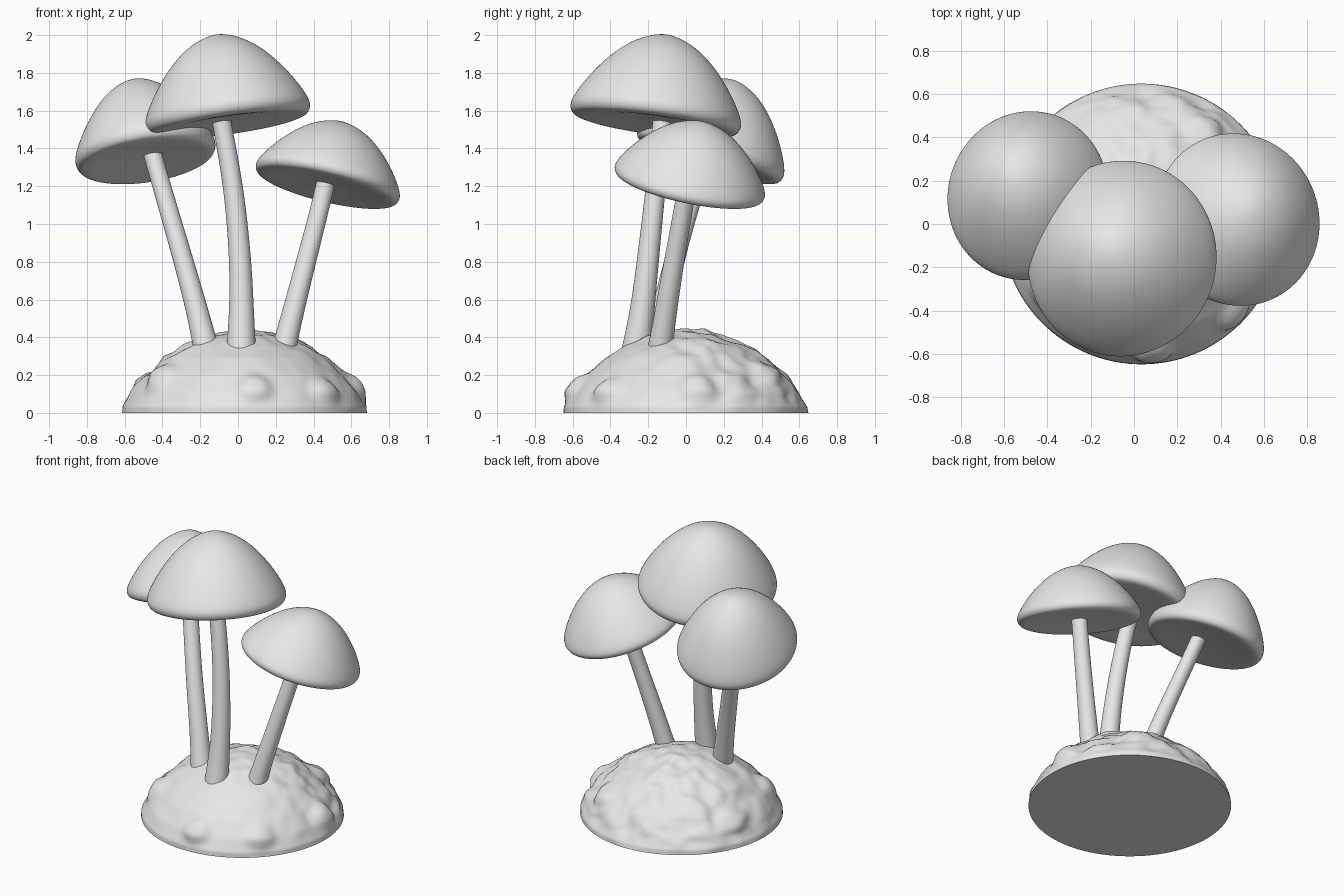
import bpy, bmesh, math
from mathutils import Vector, Matrix, noise

if "Cube" in bpy.data.objects:
    bpy.data.objects.remove(bpy.data.objects["Cube"])

mat = bpy.data.materials.new("pale grey")
mat.diffuse_color = (0.8, 0.8, 0.8, 1)
mat.use_nodes = True
mat.node_tree.nodes["Principled BSDF"].inputs["Base Color"].default_value = mat.diffuse_color


def loft(name, rings, subdiv=0):
    """Skin a list of rings; a ring of one point makes a pole, open ends get capped."""
    bm = bmesh.new()
    loops = [[bm.verts.new(p) for p in ring] for ring in rings]
    for a, b in zip(loops, loops[1:]):
        n = max(len(a), len(b))
        for i in range(n):
            j = (i + 1) % n
            if len(a) == 1:
                bm.faces.new((a[0], b[i], b[j]))
            elif len(b) == 1:
                bm.faces.new((a[i], a[j], b[0]))
            else:
                bm.faces.new((a[i], a[j], b[j], b[i]))
    for end in (loops[0], loops[-1]):
        if len(end) > 1:
            bm.faces.new(end)
    bmesh.ops.recalc_face_normals(bm, faces=bm.faces)
    me = bpy.data.meshes.new(name)
    bm.to_mesh(me)
    bm.free()
    ob = bpy.data.objects.new(name, me)
    bpy.context.collection.objects.link(ob)
    me.materials.append(mat)
    bpy.ops.object.select_all(action='DESELECT')
    ob.select_set(True)
    bpy.context.view_layer.objects.active = ob
    bpy.ops.object.shade_smooth_by_angle(angle=math.radians(50))
    if subdiv:
        m = ob.modifiers.new("smooth", 'SUBSURF')
        m.levels = m.render_levels = subdiv
    return ob


def circle(n):
    return [(math.cos(2 * math.pi * i / n), math.sin(2 * math.pi * i / n)) for i in range(n)]


# caps: bell profile (radius, height) turned round a tilted axis
CAP = [(0, 1), (.1, .99), (.25, .94), (.45, .82), (.65, .62), (.82, .39), (.94, .18), (.99, .06),
       (1.0, -.01), (.975, -.08), (.92, -.115), (.8, -.115), (.5, -.08), (.2, -.06), (0, -.06)]


def cap(name, centre, axis, rx, ry, h):
    z = Vector(axis).normalized()
    x = Vector((0, 1, 0)).cross(z).normalized()
    y = z.cross(x)
    c = Vector(centre)
    rings = []
    for r, t in CAP:
        pts = circle(32) if r else [(0, 0)]
        rings.append([c + x * (u * r * rx) + y * (v * r * ry) + z * (t * h) for u, v in pts])
    loft(name, rings, 2)


cap("middle_cap", (-.055, -.16, 1.575), (-.14, .13, 1), .445, .46, .435)
cap("left_cap", (-.49, .13, 1.375), (-.15, .32, 1), .378, .41, .41)
cap("right_cap", (.475, .02, 1.225), (.24, .21, 1), .395, .41, .33)


# stems: tapered tubes through (x, y, z, radius) points
def stem(name, pts):
    rings = []
    for p in pts:
        rings.append([(p[0] + u * p[3], p[1] + v * p[3], p[2]) for u, v in circle(16)])
    loft(name, rings, 2)


stem("middle_stem", [(.017, -.28, .22, .088), (.017, -.26, .36, .078), (.019, -.23, .55, .066),
                     (.015, -.205, .78, .06), (-.012, -.17, 1.1, .055), (-.05, -.145, 1.35, .053),
                     (-.088, -.125, 1.54, .052), (-.095, -.12, 1.62, .052)])
stem("left_stem", [(-.14, -.19, .24, .08), (-.175, -.16, .37, .068), (-.225, -.115, .58, .06),
                   (-.31, -.045, .88, .055), (-.395, .045, 1.17, .052), (-.455, .11, 1.38, .052),
                   (-.475, .13, 1.46, .052)])
stem("right_stem", [(.215, -.155, .22, .078), (.245, -.135, .35, .066), (.295, -.105, .55, .06),
                    (.365, -.06, .82, .055), (.43, -.015, 1.07, .052), (.465, .01, 1.22, .052),
                    (.485, .02, 1.3, .052)])

# mound: domed disc with lumps, rougher at the back
PROFILE = [(.648, 0), (.645, .03), (.60, .11), (.53, .2), (.42, .295), (.32, .355), (.2, .405),
           (.1, .432), (0, .44)]
BUMPS = [(.09, -.58, .12, .11), (.47, -.42, .12, .11), (-.42, -.32, .2, .12),
         (.63, .06, .12, .12), (-.52, .2, .18, .12), (.33, .42, .22, .12)]


def mound_point(r, z, u, v):
    p = Vector((u * r + .035, v * r, z))
    fade = min(1, z / .1)
    rough = .25 + .75 * min(1, max(0, (p.y + .3) / .4))
    d = .026 * rough * noise.noise(p * 7) + .014 * rough * noise.noise(p * 14)
    for x, y, h, s in BUMPS:
        d += .04 * math.exp(-((p - Vector((x, y, h))).length / s * 1.3) ** 4)
    return p + (p - Vector((.035, 0, -.15))).normalized() * d * fade


rings = []
for (r0, z0), (r1, z1) in zip(PROFILE, PROFILE[1:]):
    for k in range(6):
        t = k / 6
        r, z = r0 + (r1 - r0) * t, z0 + (z1 - z0) * t
        rings.append([mound_point(r, z, u, v) for u, v in circle(128)])
rings.append([mound_point(0, .44, 0, 0)])
loft("mound", rings)
